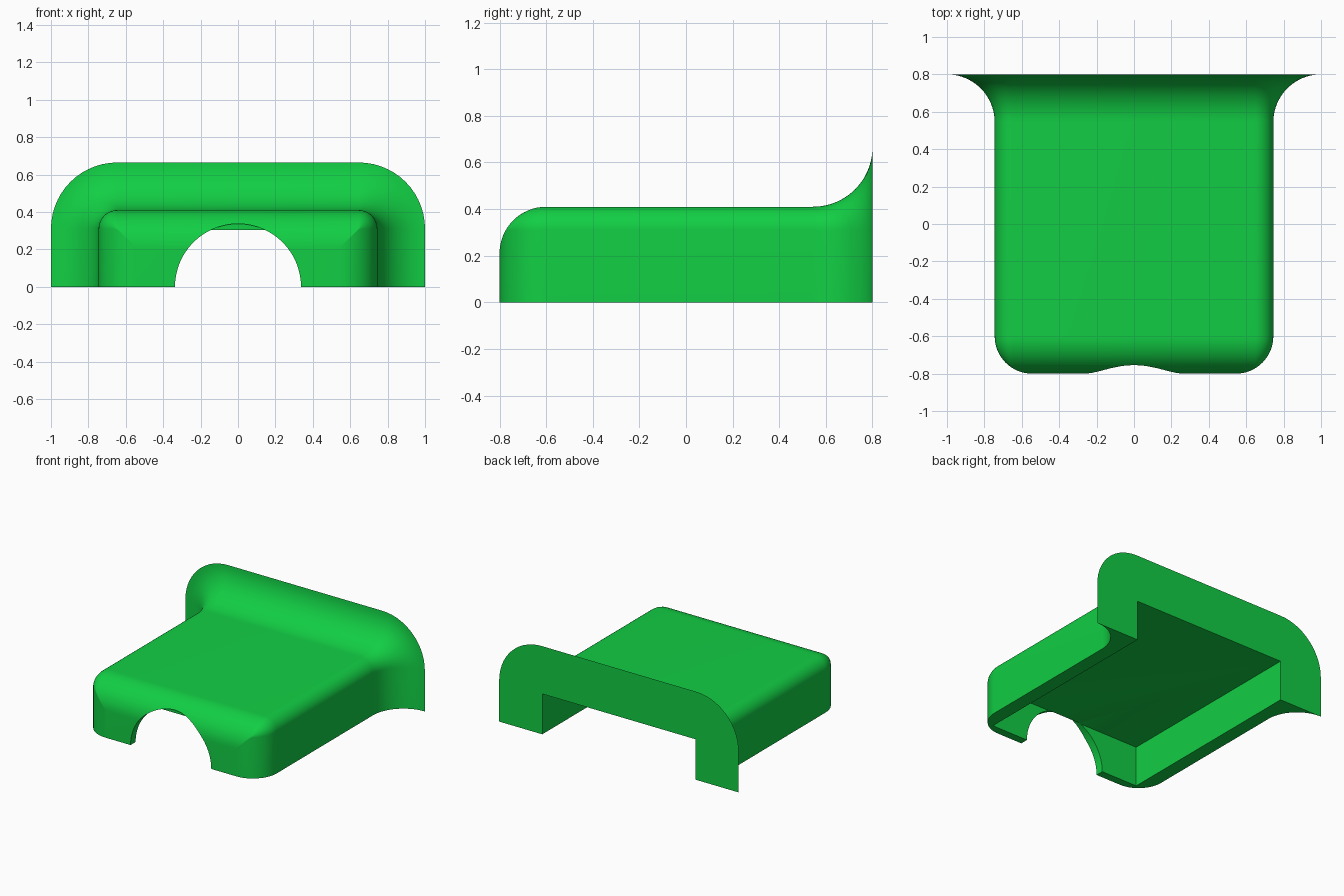
import bpy, bmesh, math

if "Cube" in bpy.data.objects:
    bpy.data.objects.remove(bpy.data.objects["Cube"])

green = bpy.data.materials.new("bright green")
green.diffuse_color = (0.006, 0.62, 0.058, 1)
green.use_nodes = True
green.node_tree.nodes["Principled BSDF"].inputs["Base Color"].default_value = green.diffuse_color

W, H, R = 0.745, 0.41, 0.10      # body half width, height, top edge radius
FRONT, FLARE = 0.20, 0.255       # front rounding and rear flare radii
N = 14


def section(offset, y):
    """Arch-shaped cross-section, grown or shrunk by offset."""
    r = max(R + offset, 0.003)
    w, h = W + offset, H + offset
    pts = [(w, y, 0)]
    for sx, start in ((1, 0), (-1, 90)):
        for i in range(N + 1):
            a = math.radians(start + 90 * i / N)
            pts.append((sx * (w - r) + r * math.cos(a), y, h - r + r * math.sin(a)))
    return pts + [(-w, y, 0)]


def finish(name, bm):
    bmesh.ops.recalc_face_normals(bm, faces=bm.faces)
    mesh = bpy.data.meshes.new(name)
    bm.to_mesh(mesh)
    bm.free()
    mesh.materials.append(green)
    ob = bpy.data.objects.new(name, mesh)
    bpy.context.collection.objects.link(ob)
    return ob


def loft(name, rings):
    bm = bmesh.new()
    rows = [[bm.verts.new(p) for p in ring] for ring in rings]
    for a, b in zip(rows, rows[1:]):
        for i in range(len(a)):
            j = (i + 1) % len(a)
            bm.faces.new((a[i], a[j], b[j], b[i]))
    bm.faces.new(rows[0])
    bm.faces.new(rows[-1])
    return finish(name, bm)


# Body: rounded front, straight middle, flared rear flange
rings = []
for i in range(17):
    a = math.pi / 2 * i / 16
    rings.append(section(-FRONT * (1 - math.sin(a)), -0.8 + FRONT * (1 - math.cos(a))))
for i in range(21):
    a = math.pi / 2 * i / 20
    rings.append(section(FLARE * (1 - math.cos(a)), 0.8 - FLARE + FLARE * math.sin(a)))
body = loft("cover_body", rings)

# Hollow underside, open at the rear
CX, CZ, CY = 0.64, 0.305, -0.74
cavity = loft("cavity_cutter", [[(CX, y, -0.2), (CX, y, CZ), (-CX, y, CZ), (-CX, y, -0.2)]
                                for y in (CY, 1.0)])

# Round opening through the front wall
circle = [(0.337 * math.cos(math.tau * i / 64), 0.337 * math.sin(math.tau * i / 64))
          for i in range(64)]
arch = loft("arch_cutter", [[(x, y, z) for x, z in circle] for y in (-1.0, CY + 0.004)])

for cutter in (cavity, arch):
    mod = body.modifiers.new(cutter.name, 'BOOLEAN')
    mod.operation = 'DIFFERENCE'
    mod.solver = 'EXACT'
    mod.object = cutter
    bpy.context.view_layer.objects.active = body
    bpy.ops.object.modifier_apply(modifier=mod.name)
    bpy.data.objects.remove(cutter)

bpy.ops.object.select_all(action='DESELECT')
body.select_set(True)
bpy.context.view_layer.objects.active = body
bpy.ops.object.shade_smooth_by_angle(angle=math.radians(30))
